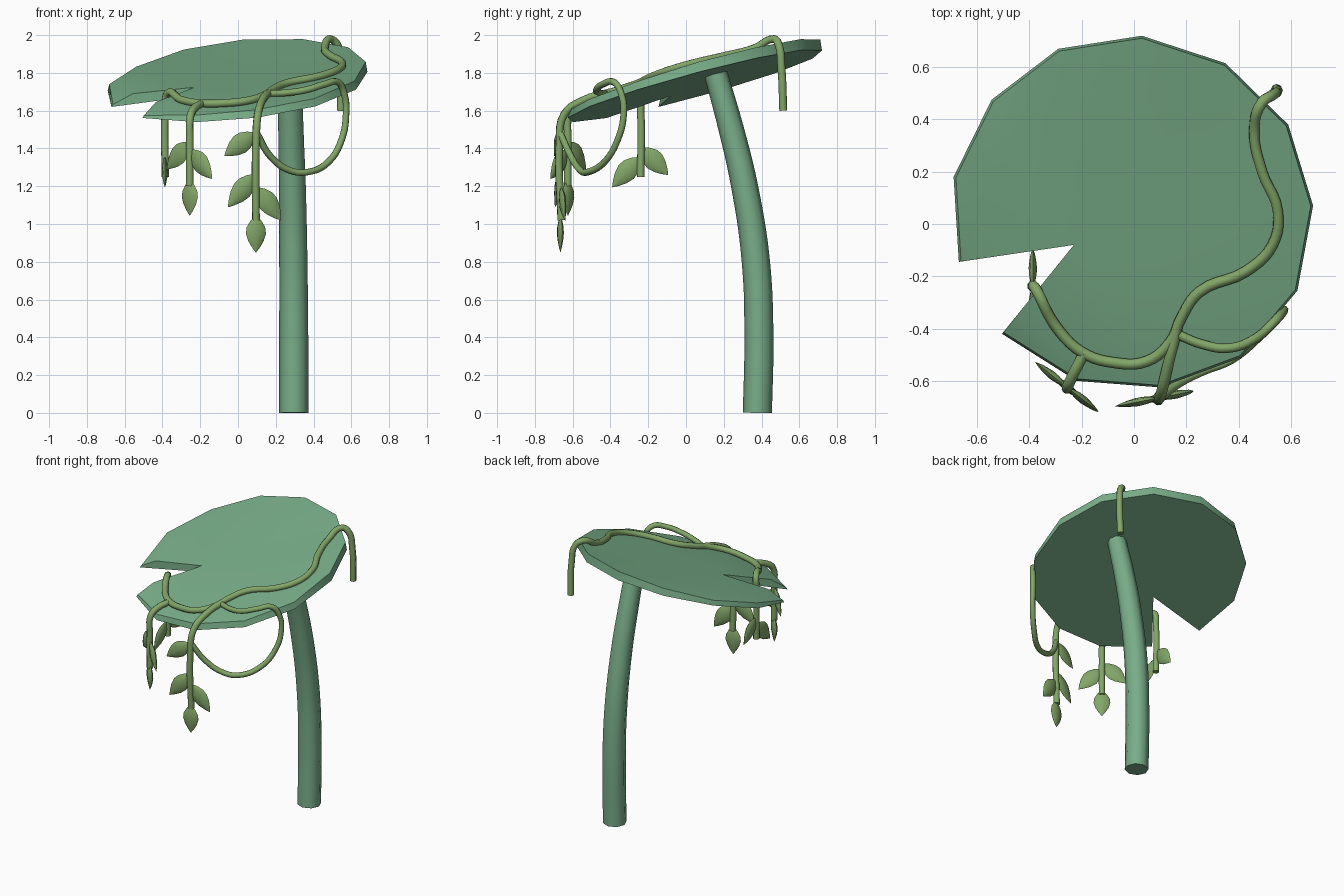
import bpy, bmesh, math
from mathutils import Vector

if "Cube" in bpy.data.objects:
    bpy.data.objects.remove(bpy.data.objects["Cube"])


def material(name, rgb):
    m = bpy.data.materials.new(name)
    m.diffuse_color = (*rgb, 1)
    m.use_nodes = True
    m.node_tree.nodes["Principled BSDF"].inputs["Base Color"].default_value = m.diffuse_color
    return m


PAD = material("pad green", (0.19, 0.42, 0.25))
VINE = material("vine green", (0.225, 0.38, 0.14))


def finish(obj, mat, angle):
    obj.data.materials.clear()
    obj.data.materials.append(mat)
    bpy.ops.object.select_all(action='DESELECT')
    obj.select_set(True)
    bpy.context.view_layer.objects.active = obj
    bpy.ops.object.shade_smooth_by_angle(angle=math.radians(angle))


def mesh_object(name, bm, mat, angle):
    bmesh.ops.recalc_face_normals(bm, faces=bm.faces)
    me = bpy.data.meshes.new(name)
    bm.to_mesh(me)
    bm.free()
    obj = bpy.data.objects.new(name, me)
    bpy.context.collection.objects.link(obj)
    finish(obj, mat, angle)


def tube(name, pts, r, mat, radii=None, res=2):
    cu = bpy.data.curves.new(name, 'CURVE')
    cu.dimensions = '3D'
    cu.bevel_depth, cu.bevel_resolution = r, res
    cu.resolution_u, cu.use_fill_caps = 5, True
    sp = cu.splines.new('BEZIER')
    sp.bezier_points.add(len(pts) - 1)
    for i, (bp, p) in enumerate(zip(sp.bezier_points, pts)):
        bp.co = p
        bp.handle_left_type = bp.handle_right_type = 'AUTO'
        bp.radius = radii[i] if radii else 1
    obj = bpy.data.objects.new(name, cu)
    bpy.context.collection.objects.link(obj)
    bpy.ops.object.select_all(action='DESELECT')
    obj.select_set(True)
    bpy.context.view_layer.objects.active = obj
    bpy.ops.object.convert(target='MESH')
    finish(bpy.context.view_layer.objects.active, mat, 50)


def plane_z(x, y):
    # tilted underside of the pad
    return 1.722 + 0.094 * x + 0.27 * y


# lily pad: rim points (x, y, thickness) fanned out from the notch
rim = [(-.67, -.145, .012), (-.69, .18, .035), (-.545, .475, .035), (-.29, .67, .05),
       (.03, .72, .06), (.35, .615, .06), (.59, .38, .058), (.685, .07, .055),
       (.625, -.255, .045), (.41, -.51, .04), (.10, -.625, .04), (-.22, -.60, .035),
       (-.505, -.42, .012)]
nx, ny = -.23, -.08
bm = bmesh.new()
n_low = bm.verts.new((nx, ny, plane_z(nx, ny)))
n_top = bm.verts.new((nx, ny, plane_z(nx, ny) + .045))
low, top, inner = [], [], []
for x, y, h in rim:
    low.append(bm.verts.new((x, y, plane_z(x, y))))
    tx, ty = x * .987, y * .987
    top.append(bm.verts.new((tx, ty, plane_z(tx, ty) + h)))
    ix, iy = nx + .74 * (x - nx), ny + .74 * (y - ny)
    inner.append(bm.verts.new((ix, iy, plane_z(ix, iy) + .055)))
for i in range(len(rim) - 1):
    j = i + 1
    bm.faces.new((n_low, low[j], low[i]))
    bm.faces.new((low[i], low[j], top[j], top[i]))
    bm.faces.new((top[i], top[j], inner[j], inner[i]))
    bm.faces.new((n_top, inner[i], inner[j]))
for k in (0, -1):
    bm.faces.new((n_low, low[k], top[k], inner[k], n_top))
mesh_object("lily_pad", bm, PAD, 40)

# bent stem
tube("stem", [(.295, .378, 0), (.295, .386, .4), (.293, .37, .8), (.288, .31, 1.2),
              (.28, .24, 1.5), (.275, .155, 1.805)], .077, PAD,
     [1, 1, .97, .92, .87, .8])


# vines: points given on the pad follow its tilt
def on_pad(pts, lift=.068):
    return [(x, y, plane_z(x, y) + lift) for x, y in pts]


R = .021
main = [(.545, .515, 1.6), (.545, .505, 1.83), (.525, .49, 1.95), (.49, .465, 1.979)]
main += on_pad([(.46, .36), (.49, .2), (.55, .05), (.53, -.08), (.43, -.18), (.25, -.26),
                (.18, -.36), (.14, -.45), (.05, -.525), (-.08, -.53), (-.2, -.49),
                (-.3, -.39), (-.375, -.25)])
main += [(-.385, -.24, 1.6), (-.385, -.24, 1.25)]
tube("main_vine", main, R, VINE)
tube("left_strand", on_pad([(-.19, -.495), (-.23, -.57)]) +
     [(-.252, -.618, 1.57), (-.255, -.625, 1.45), (-.255, -.625, 1.2)], R, VINE)
tube("front_strand", on_pad([(.165, -.4), (.13, -.54)]) +
     [(.105, -.645, 1.58), (.095, -.67, 1.42), (.095, -.66, 1.02)], R, VINE)
tube("vine_loop", [(.16, -.42, 1.69), (.26, -.46, 1.695), (.36, -.475, 1.71), (.46, -.44, 1.74),
                   (.53, -.38, 1.75), (.565, -.34, 1.68), (.572, -.33, 1.58), (.55, -.36, 1.45),
                   (.48, -.43, 1.33), (.37, -.52, 1.275), (.27, -.56, 1.285),
                   (.17, -.61, 1.36), (.10, -.665, 1.48)], .018, VINE)

# leaves: pointed flattened pods lying in a vertical plane
PROFILE = [(0, .12), (.12, .55), (.3, .92), (.48, 1), (.68, .78), (.86, .4), (1, .03)]


def leaf(name, base, tip, plane):
    b, t = Vector(base), Vector(tip)
    axis = t - b
    normal = Vector((-plane[1], plane[0], 0)).normalized()
    side = axis.cross(normal).normalized()
    normal = side.cross(axis).normalized()
    bm = bmesh.new()
    rings = []
    for f, w in PROFILE:
        c = b + axis * f
        rings.append([bm.verts.new(c + side * (.054 * w * math.cos(a * math.pi / 4))
                                   + normal * (.016 * w * math.sin(a * math.pi / 4)))
                      for a in range(8)])
    for p, q in zip(rings, rings[1:]):
        for i in range(8):
            bm.faces.new((p[i], p[(i + 1) % 8], q[(i + 1) % 8], q[i]))
    bm.faces.new(rings[0])
    bm.faces.new(rings[-1])
    mesh_object(name, bm, VINE, 50)


# each strand: (name, x, y, leaf plane direction, [(base z, offset along plane, tip z)])
strands = [
    ("front_leaf", .095, -.665, (.98, .19),
     [(1.04, 0, .85), (1.19, .135, 1.02), (1.26, -.15, 1.09), (1.48, -.17, 1.36)]),
    ("left_leaf", -.255, -.625, (.785, -.62),
     [(1.23, 0, 1.045), (1.39, .15, 1.24), (1.43, -.155, 1.29)]),
    ("notch_leaf", -.387, -.24, (0, 1),
     [(1.35, -.15, 1.195), (1.40, .145, 1.26)]),
]
for name, x, y, d, leaves in strands:
    for i, (z0, s, z1) in enumerate(leaves):
        leaf(f"{name}_{i + 1}", (x + d[0] * s * .06, y + d[1] * s * .06, z0),
             (x + d[0] * s, y + d[1] * s, z1), d)
